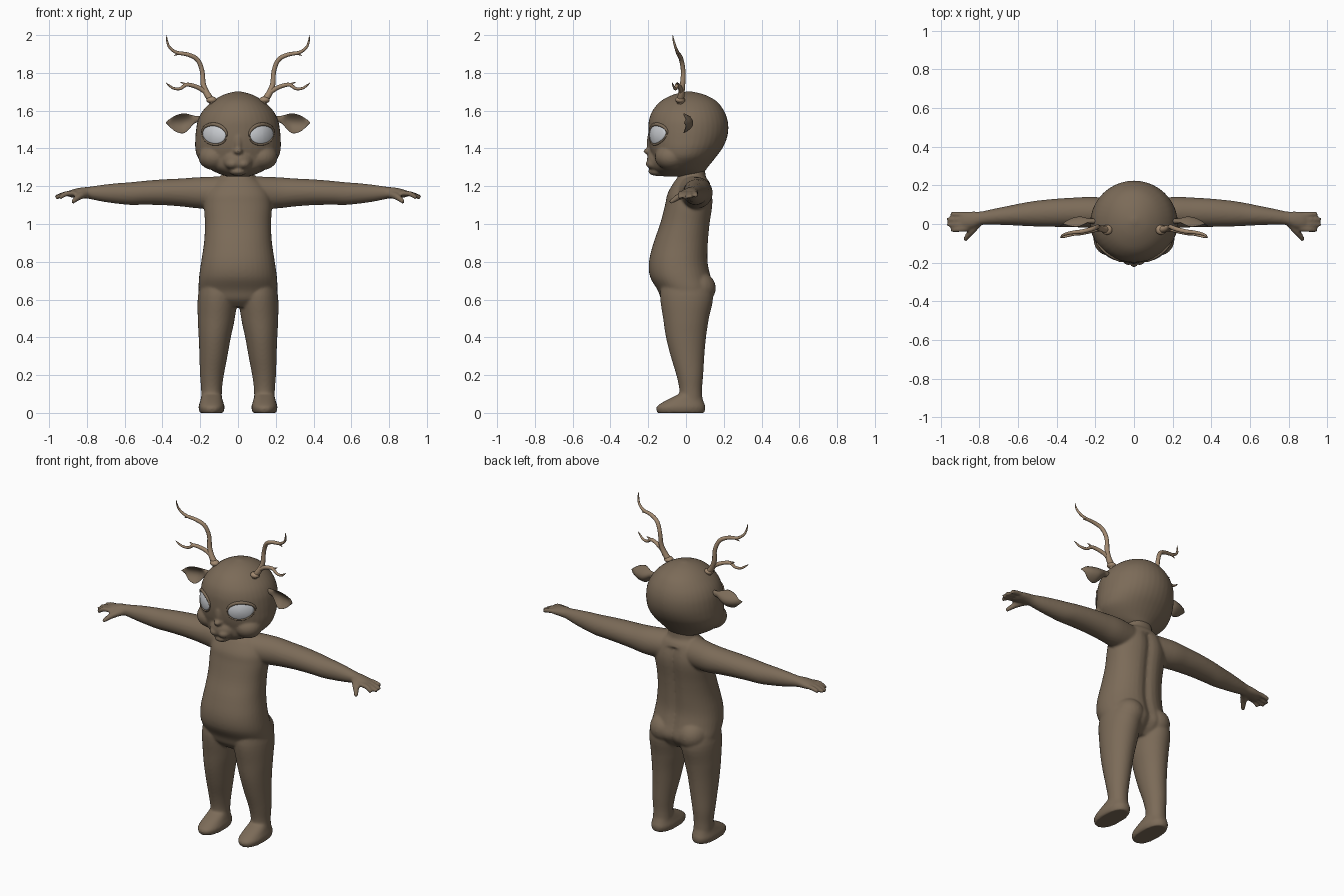
import bpy, bmesh, math
from mathutils import Vector, Matrix
from mathutils.bvhtree import BVHTree

cube = bpy.data.objects.get("Cube")
if cube:
    bpy.data.objects.remove(cube, do_unlink=True)


def material(name, rgb):
    m = bpy.data.materials.new(name)
    m.use_nodes = True
    m.diffuse_color = (*rgb, 1)
    bsdf = m.node_tree.nodes["Principled BSDF"]
    bsdf.inputs["Base Color"].default_value = (*rgb, 1)
    bsdf.inputs["Roughness"].default_value = 0.7
    return m


FUR = material("brown fur", (0.20, 0.147, 0.098))
HORN = material("tan antler", (0.36, 0.25, 0.16))
EYE = material("pale grey eye", (0.60, 0.62, 0.65))


def finish(name, bm, mat, voxel=0, smooth=0):
    """Turn a bmesh into a smooth object, optionally fused by a remesh."""
    bmesh.ops.recalc_face_normals(bm, faces=bm.faces)
    for f in bm.faces:
        f.smooth = True
    me = bpy.data.meshes.new(name)
    bm.to_mesh(me)
    bm.free()
    me.materials.append(mat)
    ob = bpy.data.objects.new(name, me)
    bpy.context.collection.objects.link(ob)
    if voxel:
        r = ob.modifiers.new("fuse", 'REMESH')
        r.mode = 'VOXEL'
        r.voxel_size = voxel
        r.use_smooth_shade = True
        s = ob.modifiers.new("soften", 'SMOOTH')
        s.factor = 0.5
        s.iterations = smooth
    return ob


def spline(rows, steps=4):
    """Catmull-Rom interpolation through rows of numbers."""
    p = [rows[0]] + list(rows) + [rows[-1]]
    out = []
    for a, b, c, d in zip(p, p[1:], p[2:], p[3:]):
        for i in range(steps):
            t = i / steps
            out.append([0.5 * (2 * q + (r - o) * t + (2 * o - 5 * q + 4 * r - s) * t * t
                               + (3 * q - o - 3 * r + s) * t ** 3)
                        for o, q, r, s in zip(a, b, c, d)])
    return out + [list(rows[-1])]


def skin(bm, rings):
    loops = [[bm.verts.new(v) for v in ring] for ring in rings]
    n = len(loops[0])
    for a, b in zip(loops, loops[1:]):
        for i in range(n):
            bm.faces.new((a[i], a[(i + 1) % n], b[(i + 1) % n], b[i]))
    bm.faces.new(loops[0])
    bm.faces.new(loops[-1])


def loft(bm, axis, rows, side=1, power=2.0, groove=0, n=40):
    """Stack ovals along z (z, cx, cy, rx, ry) or x (x, cy, cz, ry, rz)."""
    rings = []
    for pos, c1, c2, r1, r2 in spline(rows):
        ring = []
        for i in range(n):
            a = math.tau * i / n
            co, si = math.cos(a), math.sin(a)
            u = c1 + r1 * math.copysign(abs(co) ** (2 / power), co)
            v = c2 + r2 * math.copysign(abs(si) ** (2 / power), si)
            if groove and si > 0 and pos < 1.2:
                v -= groove * math.exp(-(u / 0.03) ** 2)
            ring.append((side * u, v, pos) if axis == 'z' else (side * pos, u, v))
        rings.append(ring)
    skin(bm, rings)


def tube(bm, rows, side=1, n=12):
    """Sweep a circle along rows of (x, y, z, radius)."""
    pts = spline(rows)
    rings = []
    for i, p in enumerate(pts):
        t = Vector(pts[min(i + 1, len(pts) - 1)][:3]) - Vector(pts[max(i - 1, 0)][:3])
        n1 = t.cross(Vector((0, 1, 0))).normalized()
        n2 = t.cross(n1).normalized()
        ring = []
        for k in range(n):
            a = math.tau * k / n
            v = Vector(p[:3]) + p[3] * (n1 * math.cos(a) + n2 * math.sin(a))
            ring.append((side * v.x, v.y, v.z))
        rings.append(ring)
    skin(bm, rings)


def ball(bm, loc, size, side=1):
    m = Matrix.Translation((side * loc[0], loc[1], loc[2])) @ Matrix.Diagonal((*size, 1))
    bmesh.ops.create_uvsphere(bm, u_segments=24, v_segments=16, radius=1, matrix=m)


# Body: torso, legs, feet, arms and fingers fused together
bm = bmesh.new()
loft(bm, 'z', [(.56, 0, 0, .14, .09), (.6, 0, 0, .19, .13), (.65, 0, .002, .208, .152),
               (.72, 0, -.027, .206, .163), (.8, 0, -.038, .195, .158),
               (.9, 0, -.025, .18, .147), (1, 0, -.003, .175, .134),
               (1.1, 0, .017, .18, .128), (1.16, 0, .022, .17, .12),
               (1.22, 0, .03, .13, .095), (1.25, 0, .03, .09, .075),
               (1.31, 0, .03, .075, .07)], power=2.2, groove=.018)
for s in (1, -1):
    loft(bm, 'z', [(.72, .11, -.01, .08, .11), (.62, .108, .003, .104, .14),
                   (.5, .115, 0, .098, .121), (.4, .123, 0, .085, .106),
                   (.3, .13, .008, .074, .089), (.2, .138, .02, .063, .071),
                   (.12, .14, .025, .055, .06), (.04, .14, .025, .056, .065)], s)
    loft(bm, 'z', [(0, .14, -.027, .062, .124), (.03, .14, -.027, .069, .13),
                   (.06, .14, -.012, .061, .105), (.1, .14, .022, .05, .058)], s, 2.3)
    ball(bm, (.095, .06, .66), (.09, .098, .09), s)
    loft(bm, 'x', [(.06, .03, 1.165, .09, .088), (.2, .058, 1.165, .082, .083),
                   (.3, .06, 1.167, .077, .074), (.4, .058, 1.168, .073, .068),
                   (.5, .054, 1.165, .067, .063), (.57, .05, 1.161, .06, .06),
                   (.65, .044, 1.162, .05, .053), (.72, .038, 1.163, .042, .044),
                   (.79, .03, 1.165, .035, .032), (.83, .022, 1.165, .043, .028),
                   (.87, .018, 1.162, .046, .023), (.89, .015, 1.16, .042, .018)], s)
    for y0, x1, y1, z1 in ((.048, .95, .052, 1.15), (.022, .968, .025, 1.142),
                           (-.004, .966, -.003, 1.138), (-.024, .945, -.033, 1.138)):
        tube(bm, [(.86, y0, 1.163, .014), (.91, (y0 + y1) / 2, 1.16, .014),
                  (x1, y1, z1, .011)], s)
    tube(bm, [(.8, .015, 1.16, .022), (.835, -.03, 1.148, .019),
              (.86, -.06, 1.13, .015), (.876, -.085, 1.115, .011)], s)
finish("body", bm, FUR, 0.0075, 5)

# Head: skull with cheeks, muzzle, nose and chin
bm = bmesh.new()
loft(bm, 'z', [(1.252, 0, -.03, .06, .09), (1.27, 0, -.03, .11, .122),
               (1.3, 0, -.03, .163, .145), (1.35, 0, -.012, .212, .167),
               (1.4, 0, .0, .226, .192), (1.45, 0, .008, .226, .207),
               (1.5, 0, .012, .222, .212), (1.55, 0, .012, .212, .208),
               (1.6, 0, .012, .186, .189), (1.65, 0, .014, .136, .148),
               (1.685, 0, .015, .075, .082), (1.702, 0, .016, .012, .012)])
for s in (1, -1):
    ball(bm, (.125, -.08, 1.355), (.085, .085, .07), s)
    ball(bm, (.028, -.165, 1.318), (.04, .048, .03), s)
ball(bm, (0, -.14, 1.335), (.085, .068, .065))
ball(bm, (0, -.15, 1.278), (.045, .05, .024))
ball(bm, (0, -.185, 1.385), (.026, .04, .02))
ball(bm, (0, -.165, 1.43), (.03, .043, .08))
head = finish("head", bm, FUR, 0.007, 4)

# Eyes and lids laid on the face surface
bpy.context.view_layer.update()
face = BVHTree.FromObject(head, bpy.context.evaluated_depsgraph_get())


def on_face(x, z, out):
    hit, normal, _, _ = face.ray_cast(Vector((x, -1, z)), Vector((0, 1, 0)))
    return hit + normal * out


def eye_point(side, r, a):
    x = .125 + .062 * r * math.cos(a)
    z = 1.474 + .05 * r * math.sin(a) + .08 * (x - .125)
    return side * x, z


for s, label in ((1, "left"), (-1, "right")):
    bm = bmesh.new()
    rings = []
    for r in (1, .97, .85, .65, .4, .15, .02):
        rings.append([on_face(*eye_point(s, r, math.tau * k / 32),
                              -.006 if r == 1 else .002 + .008 * (1 - r * r))
                      for k in range(32)])
    skin(bm, rings)
    finish(label + "_eye", bm, EYE)
    bm = bmesh.new()
    for first, last, rad in ((-.1, 3.3, .008), (3.4, 6.0, .004)):
        path = []
        for k in range(13):
            t = k / 12
            p = on_face(*eye_point(s, 1.06, first + (last - first) * t), 0)
            path.append((*p, .002 + rad * math.sin(math.pi * t) ** .6))
        tube(bm, path, 1, 10)
    finish(label + "_eyelids", bm, FUR)

# Ears: leaf shaped cups opening forward
for s, label in ((1, "left"), (-1, "right")):
    bm = bmesh.new()
    rings = []
    for x, cy, cz, h, t in spline([(.19, .015, 1.555, .016, .014), (.23, .015, 1.553, .02, .013),
                                   (.26, .026, 1.541, .04, .01), (.29, .03, 1.533, .053, .008),
                                   (.33, .02, 1.532, .043, .007), (.36, .004, 1.535, .022, .005),
                                   (.382, -.01, 1.537, .002, .002)]):
        rings.append([(s * x, cy - .9 * max(h - .018, 0) * math.sin(a) ** 2 * 1.4 + t * math.cos(a),
                       cz + h * math.sin(a))
                      for a in (math.tau * k / 24 for k in range(24))])
    skin(bm, rings)
    finish(label + "_ear", bm, FUR)

# Antlers: main beam, front tine, small spurs and a base burr
BEAM = [(.13, -.03, 1.64, .019), (.165, -.025, 1.69, .017), (.184, -.018, 1.74, .014),
        (.19, -.015, 1.81, .012), (.215, -.025, 1.87, .012), (.265, -.038, 1.897, .011),
        (.325, -.045, 1.908, .009), (.362, -.055, 1.935, .007), (.375, -.065, 1.968, .005),
        (.378, -.07, 2.0, .001)]
TINE = [(.16, -.025, 1.69, .013), (.2, -.03, 1.717, .012), (.24, -.04, 1.733, .011),
        (.275, -.048, 1.737, .01), (.305, -.052, 1.717, .008), (.34, -.06, 1.718, .007),
        (.365, -.068, 1.734, .005), (.382, -.072, 1.748, .001)]
SPURS = ([(.27, -.048, 1.735, .008), (.29, -.046, 1.745, .005), (.305, -.046, 1.75, .001)],
         [(.3, -.042, 1.905, .008), (.325, -.044, 1.898, .005), (.338, -.046, 1.89, .001)])
for s, label in ((1, "left"), (-1, "right")):
    bm = bmesh.new()
    for path in (BEAM, TINE, *SPURS):
        tube(bm, path, s)
    ball(bm, (.14, -.03, 1.657), (.028, .026, .018), s)
    finish(label + "_antler", bm, HORN)
